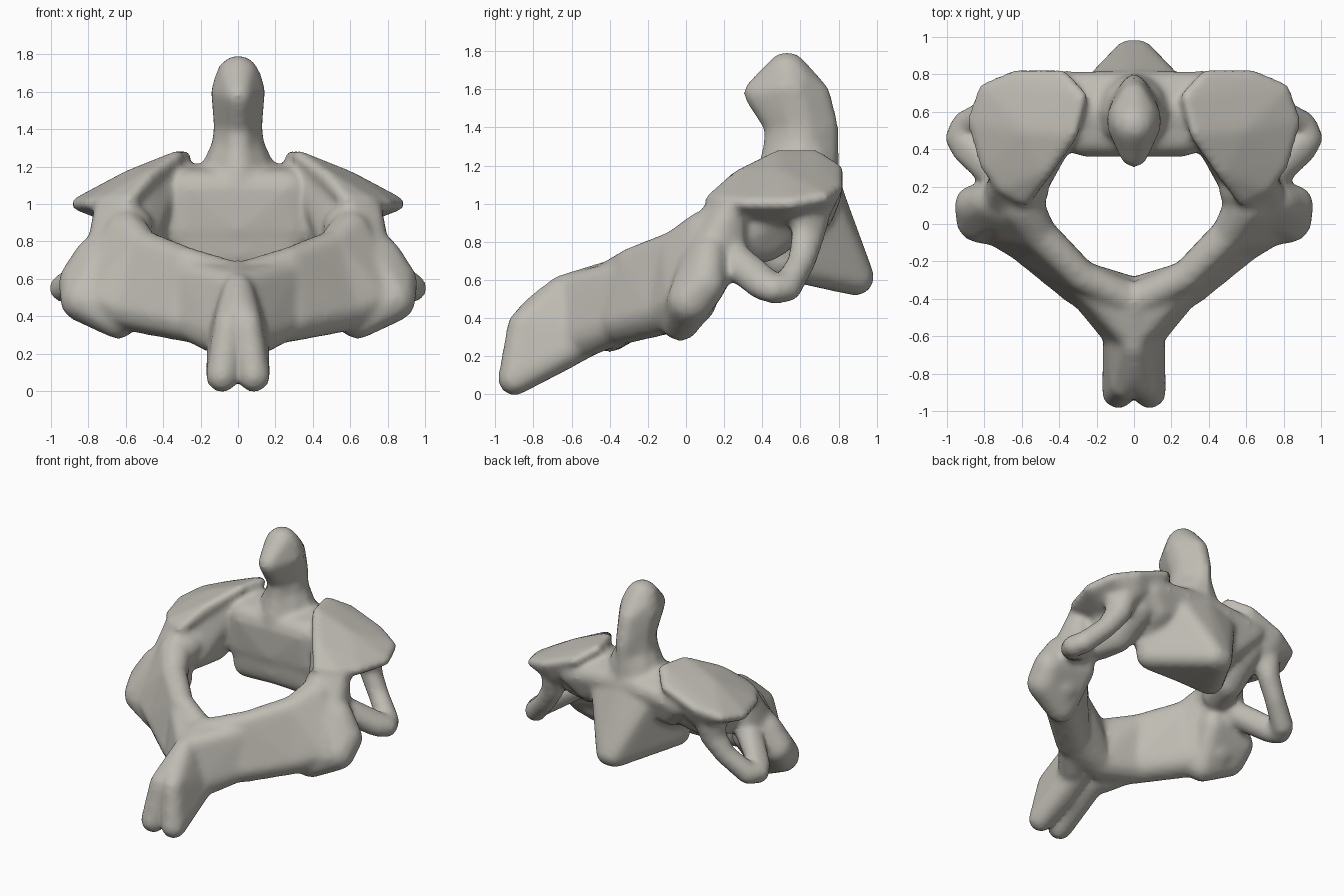
import bpy, bmesh

cube = bpy.data.objects.get("Cube")
if cube:
    bpy.data.objects.remove(cube, do_unlink=True)

bone = bpy.data.materials.new("warm grey bone")
bone.use_nodes = True
colour = (0.52, 0.50, 0.45, 1)
bone.diffuse_color = colour
bone.node_tree.nodes["Principled BSDF"].inputs["Base Color"].default_value = colour

verts, faces = [], []


def hull(balls, flip=1):
    """Add the convex skin around a set of balls (x, y, z, radius)."""
    bm = bmesh.new()
    for x, y, z, r in balls:
        made = bmesh.ops.create_icosphere(bm, subdivisions=2, radius=r)
        bmesh.ops.translate(bm, verts=made["verts"], vec=(x * flip, y, z))
    cloud = [v.co.copy() for v in bm.verts]
    bm.clear()
    for co in cloud:
        bm.verts.new(co)
    bmesh.ops.convex_hull(bm, input=bm.verts[:])
    bmesh.ops.delete(bm, geom=[v for v in bm.verts if not v.link_faces], context="VERTS")
    bmesh.ops.recalc_face_normals(bm, faces=bm.faces[:])
    bm.verts.index_update()
    start = len(verts)
    verts.extend(v.co.copy() for v in bm.verts)
    faces.extend([start + v.index for v in f.verts] for f in bm.faces)
    bm.free()


def pair(balls):
    """Add a hull on both sides of the middle plane."""
    hull(balls)
    hull(balls, -1)


def chain(groups, add):
    """Skin each group of balls to the next one."""
    for a, b in zip(groups, groups[1:]):
        add(a + b)


# Upright peg with a ridge front and back, leaning forward at its tip
chain([
    [(0, .6, 1.14, .21), (0, .46, 1.13, .1)],
    [(0, .6, 1.28, .15), (0, .49, 1.28, .09), (0, .73, 1.28, .07)],
    [(0, .6, 1.41, .135), (0, .49, 1.41, .08), (0, .73, 1.41, .07)],
    [(0, .55, 1.6, .15), (0, .38, 1.58, .08), (0, .68, 1.57, .08)],
    [(0, .53, 1.68, .12)],
], hull)

# Central body: a broad upper block above a keel that points backwards
pair([(.27, .47, 1.08, .11), (.45, .73, 1.05, .09), (0, .46, 1.09, .1), (0, .73, 1.1, .09),
      (.3, .48, .85, .1), (.35, .68, .95, .1), (.27, .6, 1.12, .1), (0, .46, .85, .1)])
pair([(.2, .7, 1.05, .1), (.28, .47, .98, .1), (.27, .5, .7, .1),
      (.02, .89, .615, .1), (0, .48, .72, .1), (0, .72, 1.08, .1), (0, .46, 1, .1)])

# Side masses between body, arch and upper joints
pair([(.35, .5, 1.17, .06), (.5, .32, 1.07, .07), (.6, .22, 1, .07), (.5, .42, .8, .11),
      (.55, .26, .8, .12), (.48, .62, .95, .12), (.6, .5, 1, .1), (.5, .7, 1.06, .09)])
pair([(.56, .19, .88, .11), (.6, .17, .99, .06), (.7, .24, .99, .07), (.6, .1, .8, .12),
      (.71, .12, .74, .11), (.68, .22, .74, .1)])

# Sloping upper joint plates, flaring out from the side masses
rim = [(.58, .13, 1.02), (.7, .19, 1.01), (.79, .31, 1), (.86, .55, 1), (.8, .72, 1.03),
       (.64, .79, 1.08), (.38, .79, 1.18), (.28, .68, 1.25), (.33, .48, 1.25),
       (.47, .28, 1.15), (.58, .5, 1.15)]
pair([p + (.035,) for p in rim] + [(.58, .48, .96, .1), (.6, .69, 1, .09)])

# Lower joint knuckles
pair([(.64, -.03, .38, .105), (.83, .02, .49, .125), (.85, .1, .58, .115),
      (.6, .14, .63, .1), (.62, .12, .82, .11), (.77, .12, .73, .1)])

# Arch walls sweeping round the canal
chain([
    [(0, -.42, .6, .09), (0, -.4, .34, .12)],
    [(.28, -.28, .69, .085), (.28, -.33, .38, .12)],
    [(.51, -.05, .77, .095), (.57, -.09, .44, .125)],
    [(.6, .1, .85, .12), (.7, .02, .5, .15)],
], pair)

# Forked spine at the front, webbed into the arch
pair([(0, -.42, .62, .08), (0, -.65, .55, .08), (0, -.78, .46, .07), (.05, -.86, .36, .08),
      (.085, -.9, .08, .09), (.055, -.7, .2, .1), (.07, -.45, .33, .1)])
pair([(0, -.6, .55, .09), (.06, -.6, .3, .1), (0, -.4, .6, .09),
      (.26, -.31, .62, .09), (.26, -.34, .38, .11), (.13, -.5, .29, .09)])

# Side wings: a front and a back strut meeting at a tip, leaving an opening
chain([
    [(.64, .68, .98, .09), (.7, .62, 1, .07)],
    [(.67, .65, .83, .08), (.69, .62, .84, .07)],
    [(.76, .61, .7, .075)],
    [(.9, .53, .56, .08)],
    [(.935, .46, .55, .078)],
    [(.9, .4, .57, .08), (.85, .4, .63, .06)],
    [(.68, .22, .73, .1)],
], pair)

# Fuse every part into one softly rounded surface
raw = bpy.data.meshes.new("raw_parts")
raw.from_pydata(verts, [], faces)
vertebra = bpy.data.objects.new("vertebra", raw)
bpy.context.collection.objects.link(vertebra)
remesh = vertebra.modifiers.new("fuse", "REMESH")
remesh.mode = "VOXEL"
remesh.voxel_size = .02
soften = vertebra.modifiers.new("soften", "SMOOTH")
soften.factor = .5
soften.iterations = 10

graph = bpy.context.evaluated_depsgraph_get()
mesh = bpy.data.meshes.new_from_object(vertebra.evaluated_get(graph))
mesh.name = "vertebra"
vertebra.modifiers.clear()
vertebra.data = mesh
bpy.data.meshes.remove(raw)

mesh.materials.clear()
mesh.materials.append(bone)
for poly in mesh.polygons:
    poly.material_index = 0
    poly.use_smooth = True
